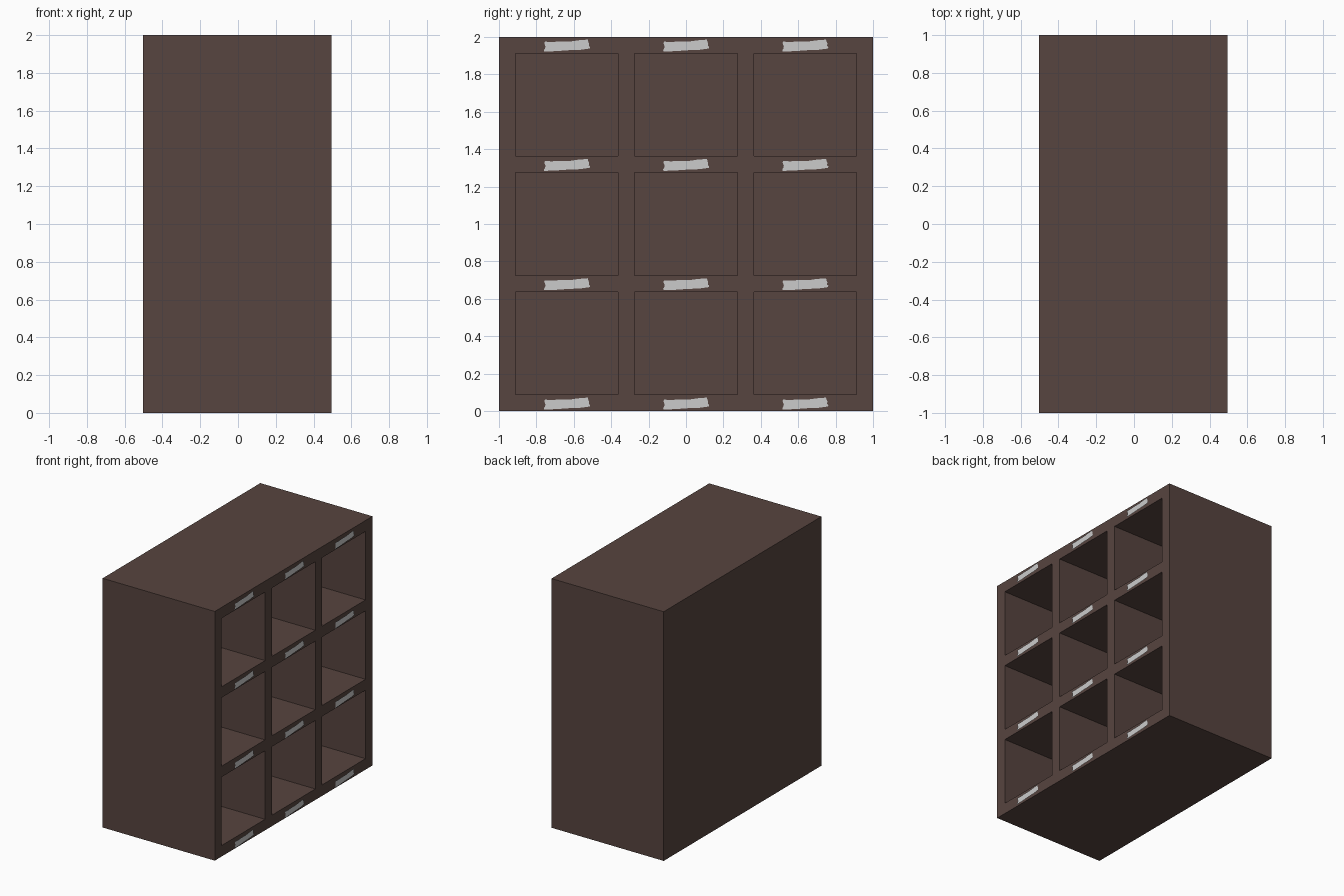
import bpy, bmesh

if "Cube" in bpy.data.objects:
    bpy.data.objects.remove(bpy.data.objects["Cube"])

FRONT_X, BACK_X, CELL_X = 0.494, -0.502, -0.415
PITCH, WALL = 0.637, 0.0875
CELL = PITCH - WALL


def add_object(name, bm, color=None):
    mesh = bpy.data.meshes.new(name)
    bm.to_mesh(mesh)
    bm.free()
    obj = bpy.data.objects.new(name, mesh)
    bpy.context.collection.objects.link(obj)
    if color:
        mat = bpy.data.materials.new(name + "_color")
        mat.diffuse_color = color
        mat.use_nodes = True
        mat.node_tree.nodes["Principled BSDF"].inputs["Base Color"].default_value = mat.diffuse_color
        mesh.materials.append(mat)
    return obj


# Shelf body: a gridded face, cells pushed in, outline pulled back and closed
lines = [-1.0]
for i in range(3):
    mid = (i - 1) * PITCH
    lines += [mid - CELL / 2, mid + CELL / 2]
lines.append(1.0)

bm = bmesh.new()
grid = [[bm.verts.new((FRONT_X, y, z + 1)) for z in lines] for y in lines]
cells = []
for i in range(7):
    for j in range(7):
        f = bm.faces.new((grid[i][j], grid[i + 1][j], grid[i + 1][j + 1], grid[i][j + 1]))
        if i % 2 and j % 2:
            cells.append(f)
outline = [e for e in bm.edges if e.is_boundary]
for f in bmesh.ops.extrude_discrete_faces(bm, faces=cells)["faces"]:
    for v in f.verts:
        v.co.x = CELL_X
rim = bmesh.ops.extrude_edge_only(bm, edges=outline)["geom"]
for v in (g for g in rim if isinstance(g, bmesh.types.BMVert)):
    v.co.x = BACK_X
back_edges = [g for g in rim if isinstance(g, bmesh.types.BMEdge)]
bmesh.ops.contextual_create(bm, geom=back_edges)
bmesh.ops.recalc_face_normals(bm, faces=bm.faces)
add_object("cubby_shelf", bm, (0.095, 0.058, 0.05, 1))

# Torn tape labels: one ragged slanted outline, repeated under and over cells
TAPE = [(-0.121, -0.033), (-0.06, -0.031), (0.01, -0.026), (0.07, -0.024),
        (0.113, -0.018), (0.123, -0.016), (0.124, -0.008), (0.117, -0.003),
        (0.119, 0.010), (0.115, 0.018), (0.112, 0.031), (0.06, 0.027),
        (0.02, 0.021), (-0.04, 0.021), (-0.08, 0.018), (-0.117, 0.020),
        (-0.121, 0.012), (-0.114, -0.006), (-0.117, -0.018), (-0.122, -0.024)]
for row in range(4):
    for col in range(3):
        bm = bmesh.new()
        bm.faces.new([bm.verts.new((0.502, (col - 1) * PITCH + y, 0.041 + row * 0.638 + z))
                      for y, z in TAPE])
        add_object(f"tape_label_{row}_{col}", bm)
